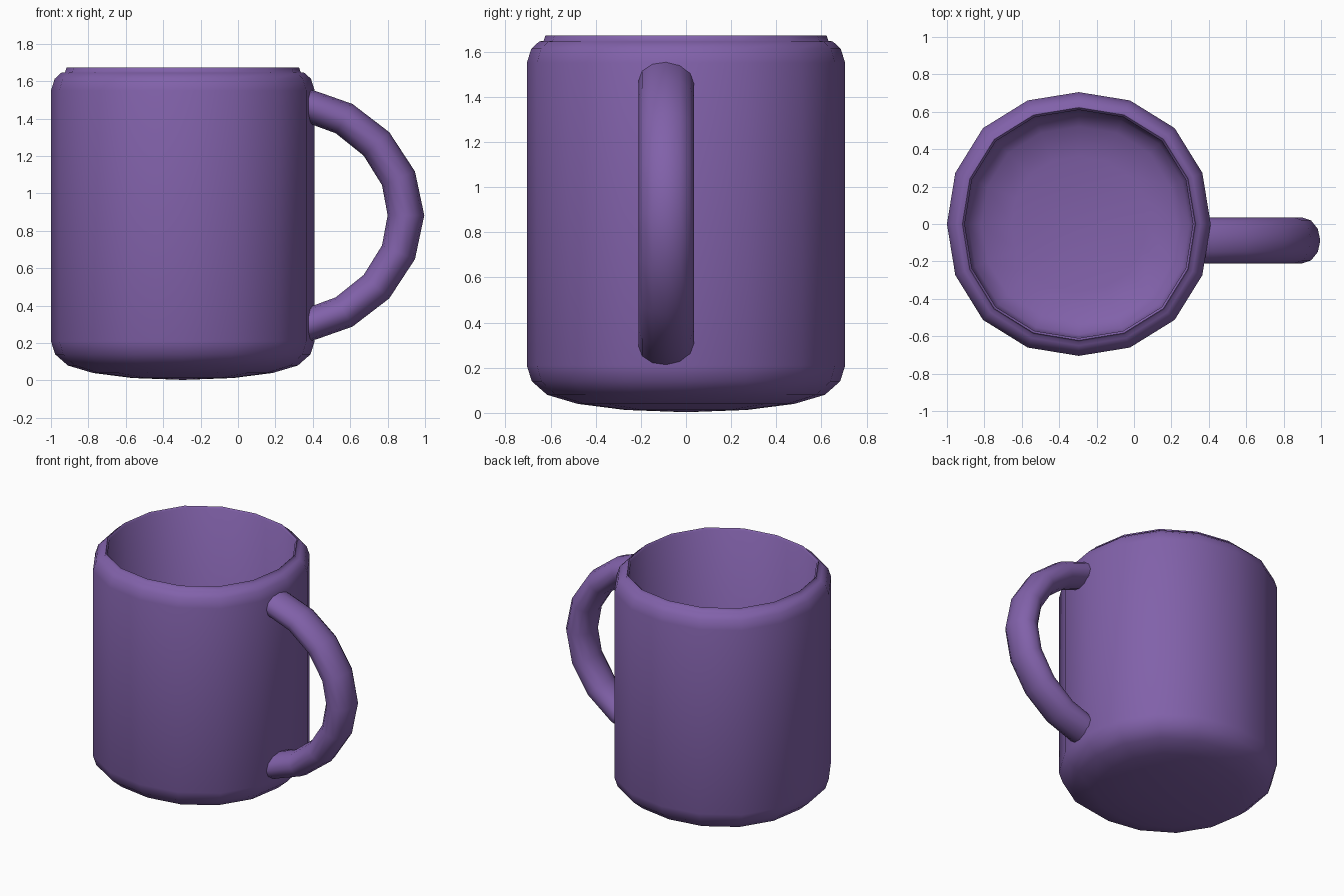
import bpy, bmesh, math

if "Cube" in bpy.data.objects:
    bpy.data.objects.remove(bpy.data.objects["Cube"])

purple = bpy.data.materials.new("purple_glaze")
purple.diffuse_color = (0.22, 0.12, 0.40, 1)
purple.use_nodes = True
purple.node_tree.nodes["Principled BSDF"].inputs["Base Color"].default_value = purple.diffuse_color


def finish(name, bm, angle):
    bmesh.ops.recalc_face_normals(bm, faces=bm.faces)
    mesh = bpy.data.meshes.new(name)
    bm.to_mesh(mesh)
    bm.free()
    ob = bpy.data.objects.new(name, mesh)
    bpy.context.collection.objects.link(ob)
    mesh.materials.append(purple)
    bpy.ops.object.select_all(action='DESELECT')
    ob.select_set(True)
    bpy.context.view_layer.objects.active = ob
    bpy.ops.object.shade_smooth_by_angle(angle=math.radians(angle))
    return ob


def bridge(bm, a, b):
    n = len(a)
    for i in range(n):
        j = (i + 1) % n
        bm.faces.new((a[i], a[j], b[j], b[i]))


def cap(bm, ring, centre):
    v = bm.verts.new(centre)
    for i in range(len(ring)):
        bm.faces.new((ring[i], ring[(i + 1) % len(ring)], v))


# cup: 16-sided walled vessel, profile (radius, z) from underside to inner floor
CX, SIDES = -0.295, 16
profile = [(0.27, 0.013), (0.48, 0.04), (0.615, 0.08), (0.683, 0.14), (0.705, 0.21),
           (0.705, 1.55), (0.685, 1.613), (0.65, 1.645), (0.63, 1.648),
           (0.622, 1.672), (0.61, 1.66),
           (0.61, 0.25), (0.59, 0.18), (0.52, 0.125), (0.36, 0.09)]
bm = bmesh.new()
rings = []
for r, z in profile:
    ring = []
    for i in range(SIDES):
        a = math.tau * i / SIDES
        k = r * (1.014 - 0.014 * math.cos(4 * a))   # slightly squared circle
        ring.append(bm.verts.new((CX + k * math.cos(a), k * math.sin(a), z)))
    rings.append(ring)
for a, b in zip(rings, rings[1:]):
    bridge(bm, a, b)
cap(bm, rings[0], (CX, 0, 0.003))
cap(bm, rings[-1], (CX, 0, 0.08))
finish("cup", bm, 65)

# handle: oval section swept along a mirrored arc in the xz plane
MID_Z, HY = 0.883, -0.088
half = [(0.35, 0.595), (0.40, 0.577), (0.567, 0.517), (0.74, 0.382), (0.858, 0.198)]
path = half + [(0.898, 0)] + [(x, -z) for x, z in reversed(half)]
bm = bmesh.new()
rings = []
for i, (x, z) in enumerate(path):
    x0, z0 = path[max(i - 1, 0)]
    x1, z1 = path[min(i + 1, len(path) - 1)]
    d = math.hypot(x1 - x0, z1 - z0)
    nx, nz = -(z1 - z0) / d, (x1 - x0) / d
    thick = 0.085 + 0.013 * min(1, i / 5, (len(path) - 1 - i) / 5)
    ring = []
    for k in range(12):
        a = math.tau * k / 12
        o = thick * math.cos(a)
        ring.append(bm.verts.new((x + nx * o, HY + 0.123 * math.sin(a), MID_Z + z + nz * o)))
    rings.append(ring)
for a, b in zip(rings, rings[1:]):
    bridge(bm, a, b)
bm.faces.new(rings[0])
bm.faces.new(rings[-1])
finish("handle", bm, 60)
